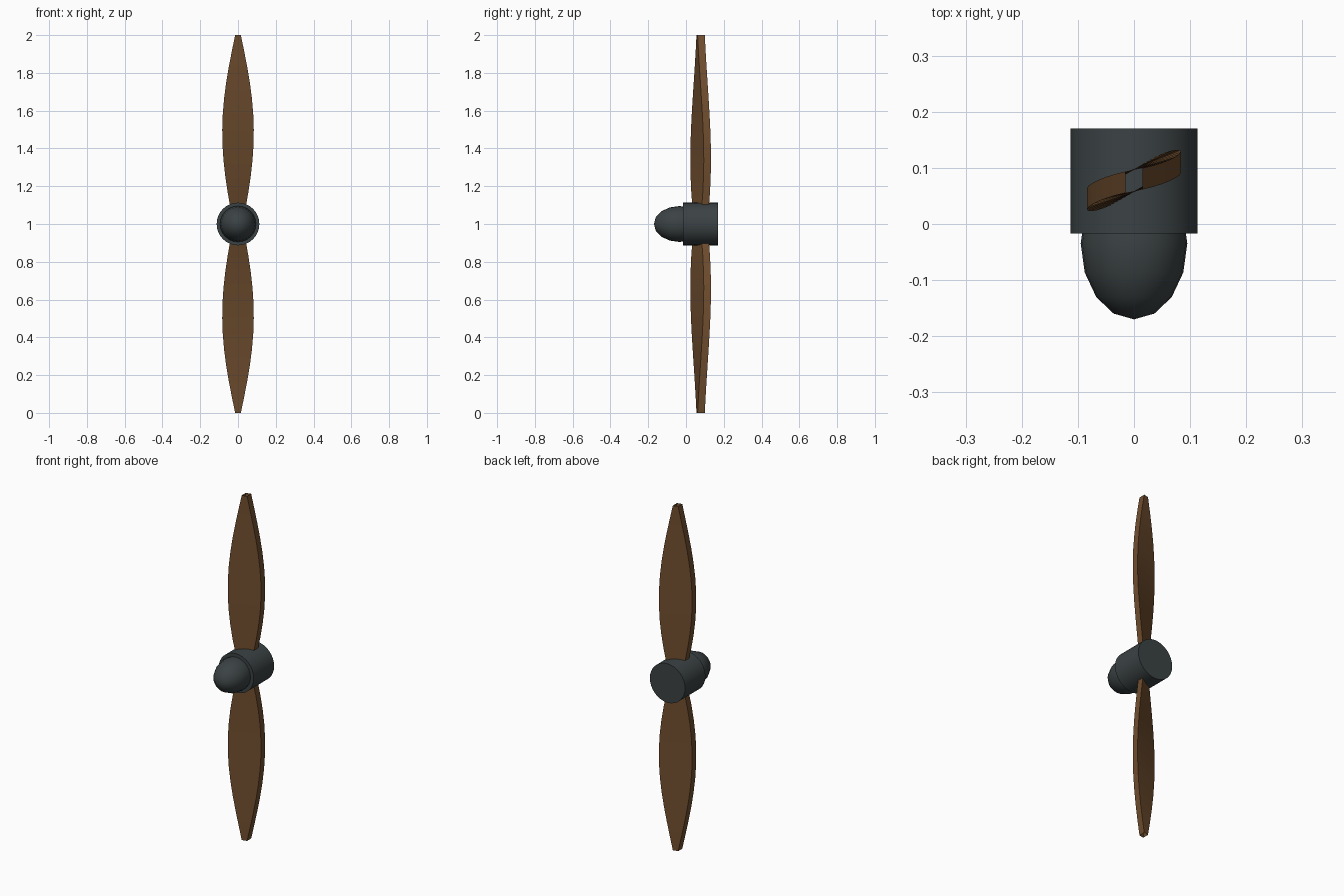
import bpy, bmesh, math
from mathutils import Matrix

if "Cube" in bpy.data.objects:
    bpy.data.objects.remove(bpy.data.objects["Cube"], do_unlink=True)


def material(name, rgb):
    mat = bpy.data.materials.new(name)
    mat.use_nodes = True
    mat.diffuse_color = (*rgb, 1)
    mat.node_tree.nodes["Principled BSDF"].inputs["Base Color"].default_value = (*rgb, 1)
    return mat


wood = material("brown wood", (0.162, 0.076, 0.028))
metal = material("dark grey metal", (0.044, 0.055, 0.058))


def finish(bm, name, mat, angle):
    bmesh.ops.recalc_face_normals(bm, faces=bm.faces)
    mesh = bpy.data.meshes.new(name)
    bm.to_mesh(mesh)
    bm.free()
    mesh.materials.append(mat)
    obj = bpy.data.objects.new(name, mesh)
    bpy.context.collection.objects.link(obj)
    bpy.ops.object.select_all(action='DESELECT')
    obj.select_set(True)
    bpy.context.view_layer.objects.active = obj
    bpy.ops.object.shade_smooth_by_angle(angle=math.radians(angle))
    return obj


HUB_Z = 1.0
BLADE_Y = 0.0775
along_y = Matrix.Rotation(math.pi / 2, 4, 'X')

# Hub barrel
bm = bmesh.new()
bmesh.ops.create_cone(bm, cap_ends=True, segments=32, radius1=0.113, radius2=0.113,
                      depth=0.187, matrix=Matrix.Translation((0, 0.0765, HUB_Z)) @ along_y)
finish(bm, "hub", metal, 40)

# Rounded nose, stretched forwards
bm = bmesh.new()
bmesh.ops.create_uvsphere(bm, u_segments=24, v_segments=8, radius=0.095)
bmesh.ops.scale(bm, vec=(1, 1, 1.42), verts=bm.verts)
bmesh.ops.transform(bm, matrix=Matrix.Translation((0, -0.035, HUB_Z)) @ along_y, verts=bm.verts)
finish(bm, "nose_cone", metal, 40)


# Blades: twisted tubes of slanted section, open at the tip
def blade(name, direction, rings=12, half_thick=0.019):
    bm = bmesh.new()
    previous = None
    for i in range(rings + 1):
        t = i / rings
        half_width = 0.024 - 0.009 * t + 0.064 * math.sin(math.pi * t)
        slant = 0.66 - 0.64 * t + 0.18 * t * t
        ring = []
        for sx, sy in ((-1, -1), (1, -1), (1, 1), (-1, 1)):
            x = sx * half_width
            ring.append(bm.verts.new((x, BLADE_Y + x * slant + sy * half_thick,
                                      HUB_Z + direction * t)))
        if previous:
            for a in range(4):
                b = (a + 1) % 4
                bm.faces.new((previous[a], previous[b], ring[b], ring[a]))
        previous = ring
    finish(bm, name, wood, 30)


blade("upper_blade", 1)
blade("lower_blade", -1)
